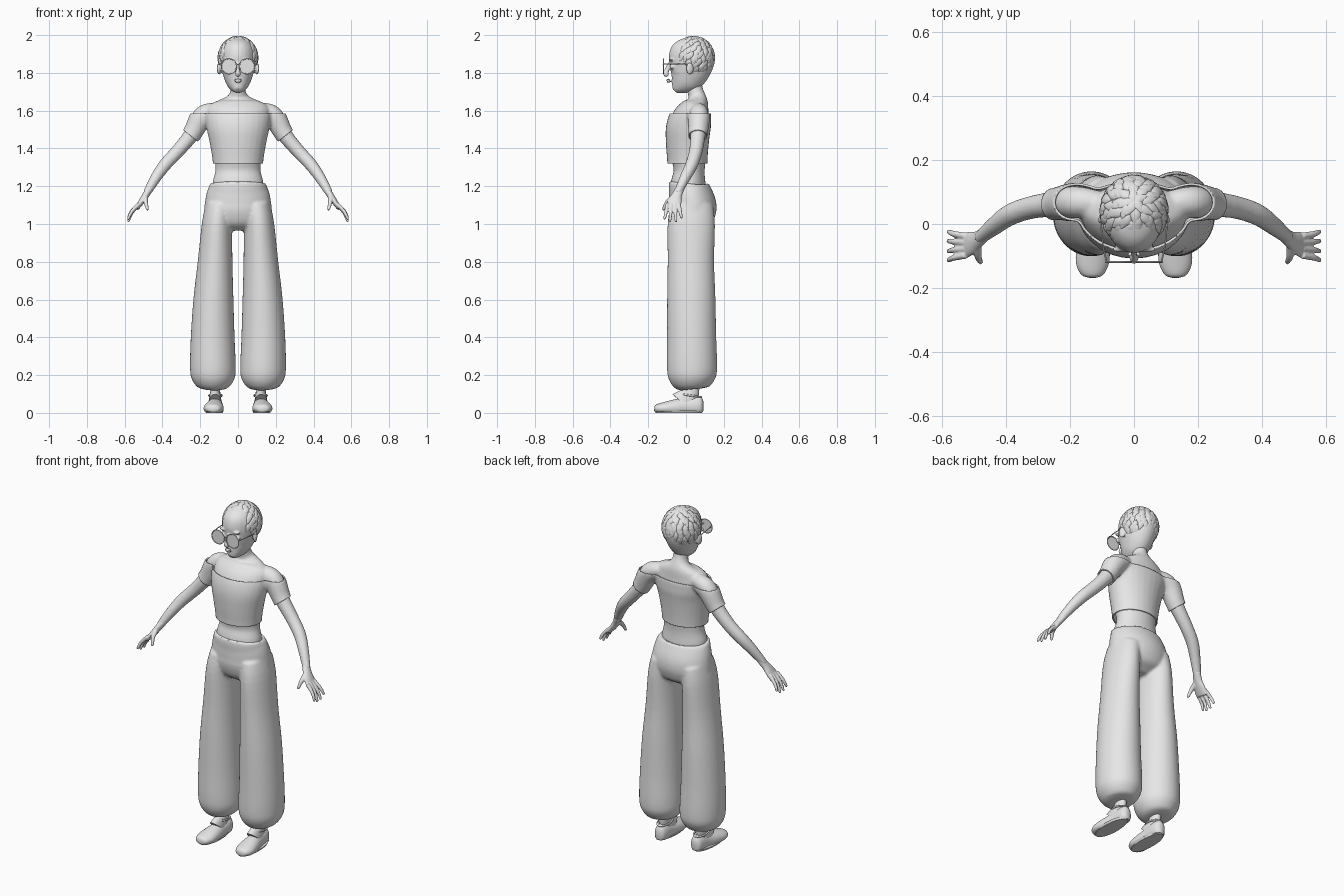
import bpy, bmesh, math, random
from mathutils import Vector, Matrix

if "Cube" in bpy.data.objects:
    bpy.data.objects.remove(bpy.data.objects["Cube"])
random.seed(4)
X, Y, Z = Vector((1, 0, 0)), Vector((0, 1, 0)), Vector((0, 0, 1))

clay = bpy.data.materials.new("light grey clay")
clay.use_nodes = True
clay.diffuse_color = (0.8, 0.8, 0.8, 1)
clay.node_tree.nodes["Principled BSDF"].inputs["Base Color"].default_value = clay.diffuse_color


def spline(p, steps=4):
    """Smooth list of sections through the given ones."""
    out = []
    for i in range(len(p) - 1):
        a, b, c, d = p[max(i - 1, 0)], p[i], p[i + 1], p[min(i + 2, len(p) - 1)]
        for k in range(steps):
            t = k / steps
            out.append([q + t / 2 * (r - o + t * (2 * o - 5 * q + 4 * r - s + t * (3 * (q - r) + s - o)))
                        for o, q, r, s in zip(a, b, c, d)])
    return out + [list(p[-1])]


def loft(bm, sections, side=1, ref=Y, n=28):
    """Skin elliptical sections (x, y, z, half width, half depth along ref)."""
    secs = spline(sections)
    pos = [Vector(s[:3]) for s in secs]
    rings = []
    for i, s in enumerate(secs):
        t = (pos[min(i + 1, len(pos) - 1)] - pos[max(i - 1, 0)]).normalized()
        w = (ref - t * ref.dot(t)).normalized()
        v = w.cross(t)
        ring = []
        for k in range(n):
            a = math.tau * k / n
            q = pos[i] + v * s[3] * math.cos(a) + w * s[4] * math.sin(a)
            ring.append(bm.verts.new((q.x * side, q.y, q.z)))
        rings.append(ring)
    for r, q in zip(rings, rings[1:]):
        for k in range(n):
            bm.faces.new((r[k], r[(k + 1) % n], q[(k + 1) % n], q[k]))
    bm.faces.new(rings[0])
    bm.faces.new(rings[-1])


def column(rows):
    """Sections of a central upright form from (z, y, half width, half depth)."""
    return [(0, y, z, a, b) for z, y, a, b in rows]


def tube(points, radii):
    return [(*p, r, r) for p, r in zip(points, radii)]


def ball(bm, loc, size, rot=Matrix()):
    m = Matrix.Translation(loc) @ rot @ Matrix.Diagonal((*size, 1))
    bmesh.ops.create_uvsphere(bm, u_segments=16, v_segments=10, radius=1, matrix=m)


def finish(bm, name, voxel=0, smooth=4, edit=None, angle=40):
    """Turn the bmesh into an object, fusing its volumes if a voxel size is given."""
    bmesh.ops.recalc_face_normals(bm, faces=bm.faces)
    me = bpy.data.meshes.new(name)
    bm.to_mesh(me)
    bm.free()
    ob = bpy.data.objects.new(name, me)
    bpy.context.collection.objects.link(ob)
    if voxel:
        rm = ob.modifiers.new("fuse", "REMESH")
        rm.mode, rm.voxel_size = "VOXEL", voxel
        sm = ob.modifiers.new("soften", "SMOOTH")
        sm.factor, sm.iterations = 0.5, smooth
        dg = bpy.context.evaluated_depsgraph_get()
        ob.data = bpy.data.meshes.new_from_object(ob.evaluated_get(dg))
        ob.modifiers.clear()
    if edit:
        b = bmesh.new()
        b.from_mesh(ob.data)
        edit(b)
        b.to_mesh(ob.data)
        b.free()
    ob.data.materials.clear()
    ob.data.materials.append(clay)
    ob.data.shade_smooth()
    ob.data.set_sharp_from_angle(angle=math.radians(angle))
    return ob


# Bare torso, neck and arms
bm = bmesh.new()
loft(bm, column([(1.16, .01, .135, .095), (1.22, .012, .135, .092), (1.28, .017, .12, .082),
                 (1.34, .015, .122, .09), (1.42, .01, .14, .1), (1.5, .012, .155, .105),
                 (1.56, .027, .165, .1), (1.61, .047, .165, .08), (1.645, .06, .125, .058),
                 (1.675, .058, .058, .046), (1.71, .048, .04, .042), (1.78, .038, .04, .042)]))
arm = [(.1, .065, 1.6), (.15, .068, 1.595), (.195, .068, 1.565), (.245, .063, 1.475),
       (.32, .052, 1.385), (.385, .03, 1.315), (.435, -.005, 1.245), (.485, -.046, 1.16)]
for s in (1, -1):
    loft(bm, tube(arm, (.035, .046, .05, .041, .036, .034, .029, .021)), s)
finish(bm, "body", .008, 6)

# Hands with four fingers and a thumb
for s, label in ((1, "left"), (-1, "right")):
    bm = bmesh.new()
    loft(bm, [(.465, -.03, 1.19, .02, .022), (.49, -.05, 1.15, .018, .028), (.51, -.06, 1.12, .016, .037),
              (.53, -.068, 1.09, .012, .04), (.535, -.07, 1.08, .009, .036)], s)
    for base, tip, z in ((-.038, -.024, 1.035), (-.058, -.053, 1.017), (-.078, -.085, 1.017), (-.098, -.113, 1.03)):
        mid = ((.528 + .582) / 2 + .008, (base + tip) / 2, (1.1 + z) / 2)
        loft(bm, tube([(.526, base, 1.105), mid, (.58, tip, z), (.582, tip, z - .004)],
                      (.011, .0095, .007, .003)), s, n=12)
    loft(bm, tube([(.492, -.06, 1.15), (.488, -.1, 1.115), (.48, -.118, 1.08), (.478, -.12, 1.072)],
                  (.016, .0115, .008, .004)), s, n=12)
    finish(bm, label + "_hand", .0035, 3)


# Cropped off-shoulder top, trimmed at neckline, hem and cuffs
def trim(b):
    for co, no in (((0, 0, 1.585), Z), ((0, 0, 1.32), -Z)):
        bmesh.ops.bisect_plane(b, geom=b.verts[:] + b.edges[:] + b.faces[:],
                               plane_co=co, plane_no=no, clear_outer=True)
    for s in (1, -1):
        co, no = Vector((.245 * s, .06, 1.462)), Vector((.62 * s, 0, -.78))
        bmesh.ops.bisect_plane(b, geom=b.verts[:] + b.edges[:] + b.faces[:], plane_co=co, plane_no=no)
        gone = [f for f in b.faces if f.calc_center_median().x * s > .18
                and (f.calc_center_median() - co).dot(no) > 0]
        bmesh.ops.delete(b, geom=gone, context="FACES")


bm = bmesh.new()
loft(bm, column([(1.27, .007, .13, .105), (1.34, .007, .135, .107), (1.42, .007, .148, .113),
                 (1.5, .011, .165, .118), (1.56, .026, .176, .113), (1.61, .046, .176, .094),
                 (1.645, .06, .14, .066)]))
for s in (1, -1):
    loft(bm, tube(arm[:5], (.045, .057, .06, .051, .05)), s)
top = finish(bm, "cropped_top", .008, 5, trim)
shell = top.modifiers.new("cloth", "SOLIDIFY")
shell.thickness, shell.offset = .007, -1

# Balloon trousers
bm = bmesh.new()
loft(bm, column([(.965, .03, .1, .05), (1.0, .03, .165, .1), (1.05, .033, .18, .122), (1.1, .034, .177, .127),
                 (1.16, .022, .167, .116), (1.2, .012, .153, .105), (1.215, .012, .148, .1)]), n=40)
for s in (1, -1):
    loft(bm, [(.13, .035, .125, .05, .06), (.13, .034, .138, .085, .095), (.131, .032, .185, .115, .125),
              (.133, .032, .25, .121, .133), (.134, .03, .4, .116, .13), (.13, .028, .6, .106, .128),
              (.121, .026, .8, .092, .123), (.111, .028, 1.0, .08, .125), (.095, .032, 1.1, .075, .113)], s, n=40)
finish(bm, "trousers", .008, 5)

# Feet and slip-on shoes
for s, label in ((1, "left"), (-1, "right")):
    bm = bmesh.new()
    loft(bm, [(.122, -.015, .05, .035, .075), (.121, .01, .08, .031, .058),
              (.121, .03, .11, .027, .04), (.122, .038, .17, .027, .034)], s)
    finish(bm, label + "_ankle")
    bm = bmesh.new()
    loft(bm, [(.13, -.168, .022, .012, .01), (.13, -.158, .022, .035, .022), (.13, -.12, .024, .052, .032),
              (.126, -.065, .026, .05, .044), (.121, 0, .032, .04, .05), (.119, .05, .036, .037, .054),
              (.119, .08, .036, .03, .048), (.119, .092, .036, .012, .025)], s, Z)
    for v in bm.verts:
        v.co.z = max(v.co.z, .004)
    finish(bm, label + "_shoe")
    bm = bmesh.new()
    loft(bm, [(.126, -.038, 0, .044, .122), (.126, -.038, .012, .05, .13)], s)
    finish(bm, label + "_sole")
    # Raised collar of the shoe opening
    bpy.ops.mesh.primitive_torus_add(major_radius=.04, minor_radius=.005, location=(.12 * s, .025, .092),
                                     rotation=(math.radians(-8), 0, 0))
    collar = bpy.context.object
    collar.name = label + "_shoe_collar"
    collar.scale = (.85, 1.35, 1)
    collar.data.materials.append(clay)
    collar.data.shade_smooth()

# Head with nose, lips, brows, eyelids and ears
bm = bmesh.new()
loft(bm, column([(1.707, -.062, .018, .016), (1.72, -.048, .036, .037), (1.745, -.024, .058, .07),
                 (1.775, -.002, .073, .096), (1.82, .018, .087, .112), (1.87, .03, .093, .122),
                 (1.92, .034, .088, .116), (1.96, .038, .066, .085), (1.985, .04, .03, .04)]))
loft(bm, [(0, -.086, 1.85, .008, .01), (0, -.1, 1.82, .009, .012), (0, -.106, 1.797, .015, .016),
          (0, -.098, 1.782, .012, .01)], n=16)
ball(bm, (0, -.094, 1.764), (.022, .011, .006))
ball(bm, (0, -.092, 1.754), (.019, .011, .006))
for s in (1, -1):
    ball(bm, (.042 * s, -.074, 1.832), (.022, .013, .013))
    ball(bm, (.043 * s, -.078, 1.868), (.026, .011, .006))
    ball(bm, (.1 * s, .02, 1.823), (.01, .021, .033), Matrix.Rotation(.35 * s, 4, "Z"))
finish(bm, "head", .005, 4)

# Short hair: a cap with layered tufts flowing from the crown
centre, size = Vector((0, .04, 1.88)), Vector((.1, .106, .108))
bm = bmesh.new()
bmesh.ops.create_uvsphere(bm, u_segments=40, v_segments=24, radius=1,
                          matrix=Matrix.Translation(centre) @ Matrix.Diagonal((*size, 1)))
bmesh.ops.bisect_plane(bm, geom=bm.verts[:] + bm.edges[:] + bm.faces[:], plane_co=(0, 0, 1.85),
                       plane_no=(0, 1, 1), clear_inner=True)
finish(bm, "hair_cap")
bm = bmesh.new()
tilt = Matrix.Rotation(-.3, 3, "X")
for row in range(1, 11):
    polar = row * .21
    count = max(5, round(19 * math.sin(polar)))
    for k in range(count):
        a = math.tau * (k + row % 2 / 2 + random.uniform(-.2, .2)) / count
        p = polar + random.uniform(-.06, .06)
        d = tilt @ Vector((math.sin(p) * math.cos(a), math.sin(p) * math.sin(a), math.cos(p)))
        flow = tilt @ Vector((math.cos(p) * math.cos(a), math.cos(p) * math.sin(a), -math.sin(p)))
        loc = centre + Vector(map(lambda u, v: u * v, d, size))
        if loc.y + loc.z < 1.862:
            continue
        flow = (flow + d * .1 + d.cross(flow) * random.uniform(-.4, .4)).normalized()
        across = d.cross(flow).normalized()
        frame = Matrix((across, flow, across.cross(flow))).transposed().to_4x4()
        tuft = bmesh.ops.create_uvsphere(bm, u_segments=10, v_segments=8, radius=1)["verts"]
        for v in tuft:
            # leaf outline narrowing to a tip
            x, y, z = v.co.y, v.co.z, v.co.x
            taper = 1 - .55 * max(y, 0)
            v.co = loc + frame.to_3x3() @ Vector((x * .019 * taper, y * .03, z * .009 * taper))
finish(bm, "hair_tufts")

# Round spectacles
bm = bmesh.new()
for s in (1, -1):
    rim = [(.048 * s + .04 * math.cos(math.tau * k / 24), -.119, 1.835 + .04 * math.sin(math.tau * k / 24))
           for k in range(25)]
    loft(bm, tube(rim, [.003] * 25), n=6)
    loft(bm, tube([(.086, -.118, 1.846), (.098, -.06, 1.848), (.104, .02, 1.845)], [.0025] * 3), s, Z, 8)
loft(bm, tube([(-.01, -.119, 1.842), (0, -.121, 1.846), (.01, -.119, 1.842)], [.0025] * 3), n=8)
finish(bm, "spectacle_frame")
bm = bmesh.new()
for s in (1, -1):
    m = Matrix.Translation((.048 * s, -.119, 1.835)) @ Matrix.Rotation(math.pi / 2, 4, "X")
    bmesh.ops.create_cone(bm, cap_ends=True, segments=32, radius1=.039, radius2=.039, depth=.002, matrix=m)
finish(bm, "spectacle_lenses")
